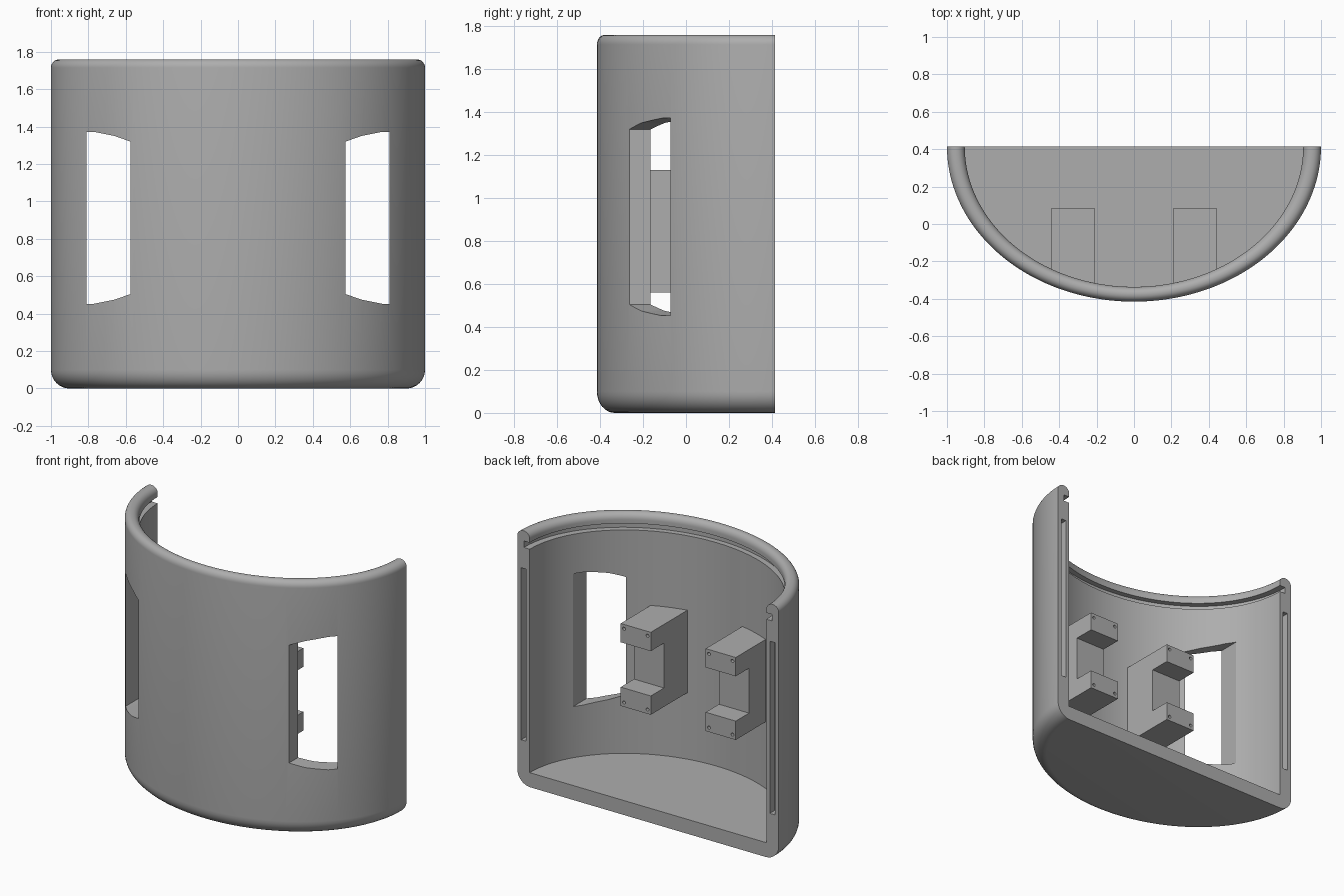
import bpy, bmesh
from math import sin, cos, pi, radians
from mathutils import Matrix

if "Cube" in bpy.data.objects:
    bpy.data.objects.remove(bpy.data.objects["Cube"])

BACK, DEPTH, HEIGHT, INNER, FLOOR = 0.415, 0.83, 1.76, 0.905, 0.1

grey = bpy.data.materials.new("plain_grey")
grey.use_nodes = True
colour = (0.42, 0.42, 0.42, 1)
grey.diffuse_color = colour
grey.node_tree.nodes["Principled BSDF"].inputs["Base Color"].default_value = colour


def make_object(name, bm):
    bmesh.ops.recalc_face_normals(bm, faces=bm.faces[:])
    mesh = bpy.data.meshes.new(name)
    bm.to_mesh(mesh)
    bm.free()
    mesh.materials.append(grey)
    obj = bpy.data.objects.new(name, mesh)
    bpy.context.collection.objects.link(obj)
    return obj


def prism(name, points, axis, start, end):
    """Extrude a closed outline along x or y."""
    bm = bmesh.new()
    place = (lambda a, b: (start, a, b)) if axis == "x" else (lambda a, b: (a, start, b))
    face = bm.faces.new([bm.verts.new(place(*p)) for p in points])
    new = bmesh.ops.extrude_face_region(bm, geom=[face])["geom"]
    shift = (end - start, 0, 0) if axis == "x" else (0, end - start, 0)
    bmesh.ops.translate(bm, vec=shift, verts=[g for g in new if isinstance(g, bmesh.types.BMVert)])
    return make_object(name, bm)


def rod(name, x, y, z, radius, length):
    bm = bmesh.new()
    matrix = Matrix.Translation((x, y, z)) @ Matrix.Rotation(pi / 2, 4, "X")
    bmesh.ops.create_cone(bm, cap_ends=True, segments=16, radius1=radius,
                          radius2=radius, depth=length, matrix=matrix)
    return make_object(name, bm)


def box_outline(a0, a1, b0, b1):
    return [(a0, b0), (a1, b0), (a1, b1), (a0, b1)]


def combine(obj, parts, operation):
    """Apply booleans in turn, then remove the helper parts."""
    for part in parts:
        part.hide_render = True
        mod = obj.modifiers.new("cut", "BOOLEAN")
        mod.operation, mod.solver, mod.object = operation, "EXACT", part
    bpy.context.view_layer.update()
    graph = bpy.context.evaluated_depsgraph_get()
    mesh = bpy.data.meshes.new_from_object(obj.evaluated_get(graph))
    obj.modifiers.clear()
    obj.data = mesh
    for part in parts:
        bpy.data.objects.remove(part)


def arc(cx, cz, radius, start, end, steps=8):
    angles = [radians(start + (end - start) * i / steps) for i in range(steps + 1)]
    return [(cx + radius * cos(a), cz + radius * sin(a)) for a in angles]


# Shell: rounded wall profile with a lid groove, swept half way round
lip = 0.045
profile = [(0, 0)] + arc(0.9, 0.1, 0.1, -90, 0)
profile += arc(1 - lip, HEIGHT - lip, lip, 0, 90)
profile += arc(INNER + lip, HEIGHT - lip, lip, 90, 180)
profile += [(INNER, 1.69), (0.95, 1.69), (0.95, 1.645), (INNER, 1.645)]
profile += [(INNER, FLOOR), (0, FLOOR)]

bm = bmesh.new()
steps = 96
rings = []
for i in range(steps + 1):
    a = pi + pi * i / steps
    rings.append([bm.verts.new((r * cos(a), BACK + DEPTH * r * sin(a), z)) for r, z in profile])
for a, b in zip(rings, rings[1:]):
    for j in range(len(profile) - 1):
        bm.faces.new((a[j], a[j + 1], b[j + 1], b[j]))
bm.faces.new(rings[0])
bm.faces.new(rings[-1])
bmesh.ops.remove_doubles(bm, verts=bm.verts[:], dist=0.0001)
shell = make_object("shell", bm)

# Side windows and the slots in the back edges
window = [(0.575, 0.505), (0.66, 0.475), (0.77, 0.453), (0.81, 0.453),
          (0.81, 1.372), (0.77, 1.372), (0.66, 1.35), (0.575, 1.32)]
cutters = []
for side in (-1, 1):
    outline = [(side * x, z) for x, z in window]
    cutters.append(prism("window_cutter", outline, "y", -0.6, 0.3))
    slot = [(side * x, z) for x, z in box_outline(0.932, 0.97, 0.31, 1.5)]
    cutters.append(prism("slot_cutter", slot, "y", BACK - 0.05, BACK + 0.1))
combine(shell, cutters, "DIFFERENCE")

# Forked mounting brackets on the inner wall
low, high, arm = 0.56, 1.13, 0.13
front, recess, tip = -0.325, -0.06, 0.085
fork = [(front, low), (tip, low), (tip, low + arm), (recess, low + arm),
        (recess, high - arm), (tip, high - arm), (tip, high), (front, high)]
brackets = []
for side, label in ((1, "left"), (-1, "right")):
    bracket = prism(label + "_bracket", fork, "x", side * 0.21, side * 0.44)
    holes = [rod("hole_cutter", side * x, tip, z, 0.011, 0.1)
             for x in (0.235, 0.415) for z in (low + 0.03, high - 0.03)]
    combine(bracket, holes, "DIFFERENCE")
    brackets.append(bracket)

# Smooth curves, sharp edges
bpy.ops.object.select_all(action="DESELECT")
for obj in [shell] + brackets:
    obj.select_set(True)
bpy.context.view_layer.objects.active = shell
bpy.ops.object.shade_smooth_by_angle(angle=radians(30))
